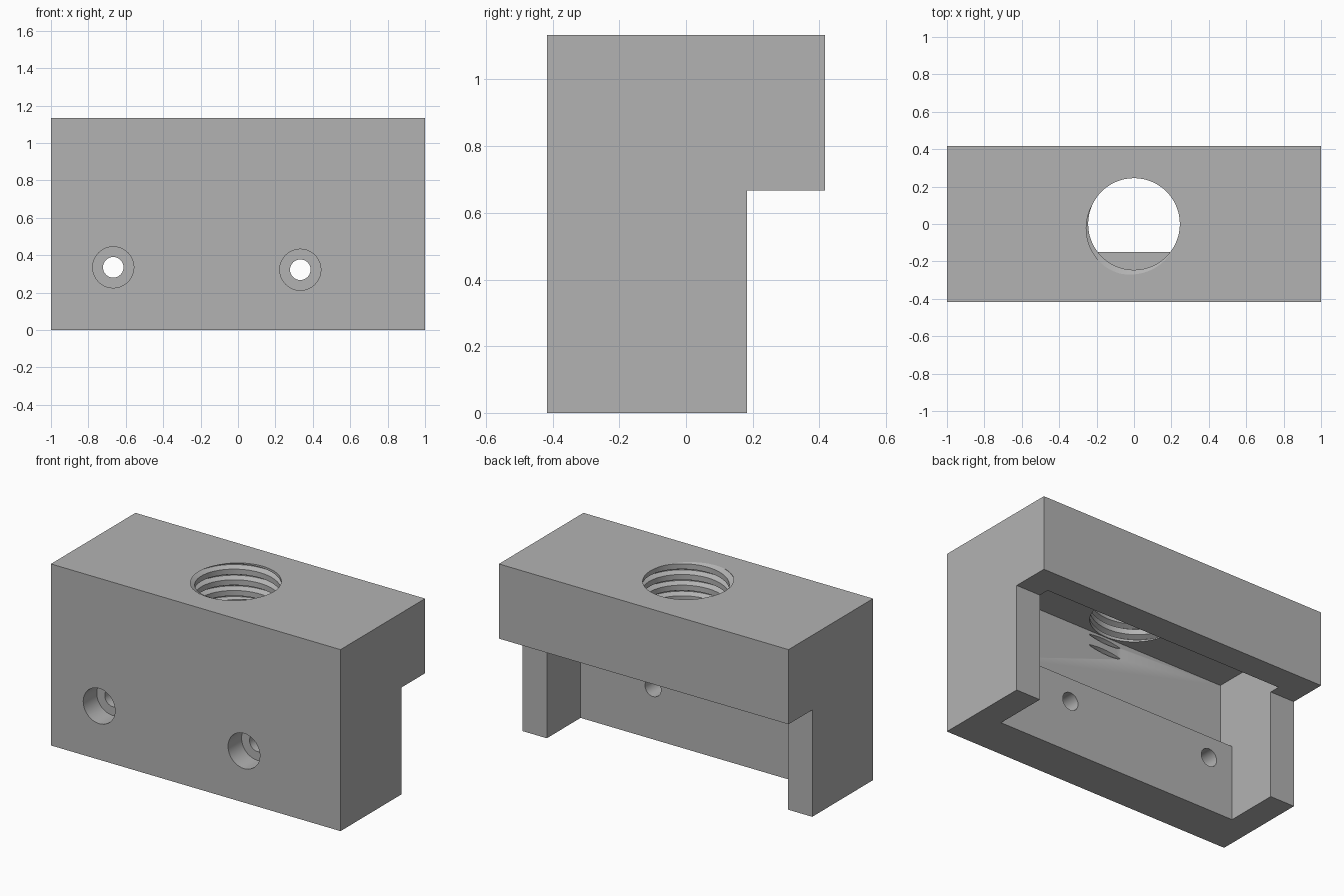
import bpy, bmesh, math
from mathutils import Matrix

cube = bpy.data.objects.get("Cube")
if cube:
    bpy.data.objects.remove(cube, do_unlink=True)

grey = bpy.data.materials.new("plain grey")
grey.use_nodes = True
colour = (0.45, 0.45, 0.45, 1)
grey.diffuse_color = colour
grey.node_tree.nodes["Principled BSDF"].inputs["Base Color"].default_value = colour


def finish(bm, name):
    bmesh.ops.recalc_face_normals(bm, faces=bm.faces)
    mesh = bpy.data.meshes.new(name)
    bm.to_mesh(mesh)
    bm.free()
    mesh.materials.append(grey)
    ob = bpy.data.objects.new(name, mesh)
    bpy.context.collection.objects.link(ob)
    return ob


def extrude_x(name, profile, half):
    """Prism with a (y, z) profile, spanning -half to half in x."""
    bm = bmesh.new()
    face = bm.faces.new([bm.verts.new((-half, y, z)) for y, z in profile])
    ext = bmesh.ops.extrude_face_region(bm, geom=[face])["geom"]
    verts = [g for g in ext if isinstance(g, bmesh.types.BMVert)]
    bmesh.ops.translate(bm, verts=verts, vec=(2 * half, 0, 0))
    return finish(bm, name)


def drill(name, x, z, radius, y0, y1):
    """Cylinder cutter along y."""
    bm = bmesh.new()
    bmesh.ops.create_cone(bm, cap_ends=True, segments=48, radius1=radius,
                          radius2=radius, depth=y1 - y0)
    turn = Matrix.Translation((x, (y0 + y1) / 2, z)) @ Matrix.Rotation(math.pi / 2, 4, "X")
    bm.transform(turn)
    return finish(bm, name)


def thread(name, minor, major, pitch, bottom, turns, start, seg=96):
    """Solid screw cutter: rows climb one pitch per turn and meet at the seam."""
    section = [(0, minor), (0.5, minor), (0.72, major), (0.78, major)]
    n = len(section)
    bm = bmesh.new()
    cols = []
    for j in range(seg):
        a = 2 * math.pi * j / seg
        col = []
        for k in range((turns + 1) * n + 1):
            frac, r = section[k % n]
            z = bottom + pitch * (k // n + frac + j / seg)
            col.append(bm.verts.new((r * math.cos(a + start), r * math.sin(a + start), z)))
        cols.append(col)
    for j in range(seg):
        shift = n if j == seg - 1 else 0
        a, b = cols[j], cols[(j + 1) % seg]
        for k in range(turns * n):
            bm.faces.new((a[k], b[k + shift], b[k + 1 + shift], a[k + 1]))
    loose = [v for v in bm.verts if not v.link_faces]
    bmesh.ops.delete(bm, geom=loose, context="VERTS")
    # Close both ends with a fan
    middle = bottom + pitch * (turns + 1) / 2
    low = bm.verts.new((0, 0, bottom))
    high = bm.verts.new((0, 0, bottom + pitch * (turns + 1)))
    for e in [e for e in bm.edges if e.is_boundary]:
        u, v = e.verts
        bm.faces.new((u, v, low if (u.co.z + v.co.z) / 2 < middle else high))
    return finish(bm, name)


def cut(target, cutter):
    mod = target.modifiers.new("cut", "BOOLEAN")
    mod.operation, mod.solver, mod.object = "DIFFERENCE", "EXACT", cutter
    bpy.context.view_layer.objects.active = target
    bpy.ops.object.modifier_apply(modifier=mod.name)
    bpy.data.objects.remove(cutter, do_unlink=True)


# Bracket body with the head overhanging at the back
body = extrude_x("bracket_body", [(-0.417, 0), (0.183, 0), (0.183, 0.667), (0.417, 0.667),
                                  (0.417, 1.133), (-0.417, 1.133)], 1)

# Stepped pocket, open at the back and below
cut(body, extrude_x("pocket_cutter", [(-0.15, -0.1), (-0.15, 0.467), (-0.25, 0.467),
                                      (-0.25, 0.9), (0.25, 0.9), (0.25, -0.1)], 0.833))

# Counterbored screw holes
for x, z in ((-0.667, 0.335), (0.333, 0.322)):
    cut(body, drill("bore_cutter", x, z, 0.055, -0.5, -0.1))
    cut(body, drill("counterbore_cutter", x, z, 0.11, -0.5, -0.283))

# Threaded hole through the head, groove leaving the top face at the front
pitch = 0.0667
start = math.radians(245)
cut(body, thread("thread_cutter", 0.245, 0.275, pitch, 1.133 - 5.75 * pitch, 7, start))

bpy.ops.object.select_all(action="DESELECT")
body.select_set(True)
bpy.context.view_layer.objects.active = body
bpy.ops.object.shade_smooth_by_angle(angle=math.radians(25))
